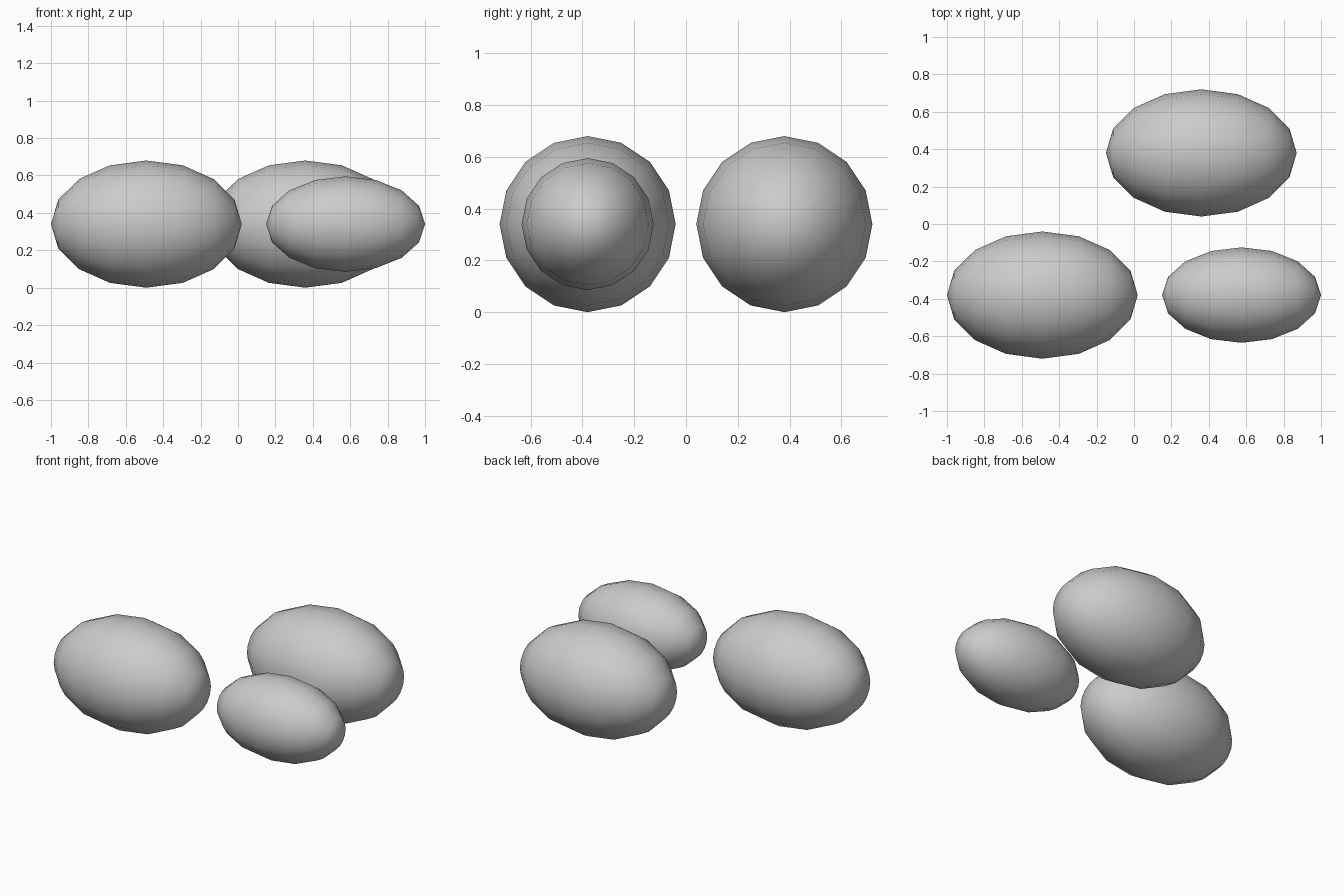
import bpy, math

if "Cube" in bpy.data.objects:
    bpy.data.objects.remove(bpy.data.objects["Cube"])


def pebble(name, center, half_length, radius):
    # Low-poly smooth ellipsoid with its poles along x
    bpy.ops.mesh.primitive_uv_sphere_add(segments=16, ring_count=8, radius=1)
    ob = bpy.context.object
    ob.name = name
    ob.scale = (radius, radius, half_length)
    ob.rotation_euler = (0, math.radians(90), 0)
    ob.location = center
    bpy.ops.object.transform_apply(location=False, rotation=True, scale=True)
    bpy.ops.object.shade_smooth()
    return ob


# Two large pebbles and one small one
pebble("large_pebble_front", (-0.49, -0.38, 0.34), 0.51, 0.34)
pebble("large_pebble_back", (0.36, 0.38, 0.34), 0.51, 0.34)
pebble("small_pebble", (0.575, -0.38, 0.34), 0.425, 0.255)
